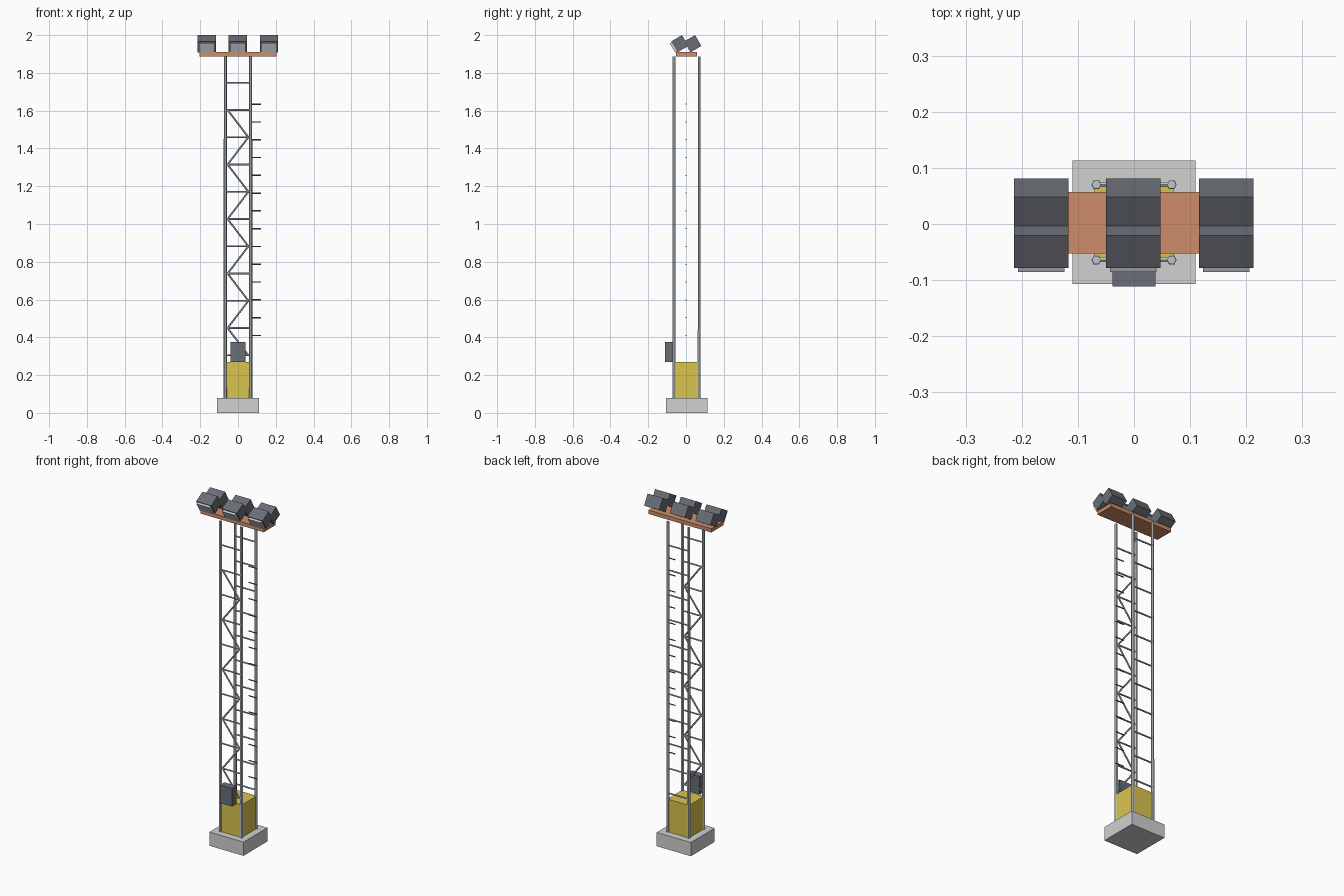
import bpy, math
from mathutils import Vector

if "Cube" in bpy.data.objects:
    bpy.data.objects.remove(bpy.data.objects["Cube"])


def make_material(name, rgb):
    lin = [((c / 255 + 0.055) / 1.055) ** 2.4 for c in rgb] + [1.0]
    m = bpy.data.materials.new(name)
    m.use_nodes = True
    m.diffuse_color = lin
    m.node_tree.nodes["Principled BSDF"].inputs["Base Color"].default_value = lin
    return m


concrete = make_material("concrete grey", (209, 209, 209))
yellow = make_material("safety yellow", (217, 197, 79))
steel = make_material("steel grey", (194, 197, 201))
dark = make_material("dark grey", (106, 110, 118))
rust = make_material("rust orange", (205, 140, 104))
glass = make_material("lens grey", (213, 217, 219))


def box(name, centre, size, mat, tilt=0.0):
    bpy.ops.mesh.primitive_cube_add(size=1, location=centre, rotation=(tilt, 0, 0))
    ob = bpy.context.object
    ob.name = name
    ob.scale = size
    ob.data.materials.append(mat)
    return ob


def rod(name, start, end, radius, mat):
    a, b = Vector(start), Vector(end)
    bpy.ops.mesh.primitive_cylinder_add(vertices=6, radius=radius,
                                        depth=(b - a).length, location=(a + b) / 2)
    ob = bpy.context.object
    ob.name = name
    ob.rotation_euler = (b - a).to_track_quat('Z', 'Y').to_euler()
    ob.data.materials.append(mat)
    return ob


YC = 0.003                    # centre line of the mast
Z0, Z1 = 0.08, 1.886          # foot and top of the legs
W = 0.067                     # half spacing of the legs

# Foundation and yellow plinth
box("foundation", (0, YC, 0.04), (0.22, 0.22, 0.08), concrete)
box("plinth", (0, YC, 0.175), (0.14, 0.14, 0.19), yellow)

# Control cabinet on the front
box("control_cabinet", (0, -0.0905, 0.322), (0.077, 0.041, 0.105), dark)

# Four slightly tapered hexagonal legs
for sx in (-1, 1):
    for sy in (-1, 1):
        bpy.ops.mesh.primitive_cone_add(
            vertices=6, radius1=0.0092, radius2=0.0082, depth=Z1 - Z0,
            location=(sx * W, YC + sy * W, (Z0 + Z1) / 2), rotation=(0, 0, math.radians(30)))
        leg = bpy.context.object
        leg.name = "leg"
        leg.data.materials.append(steel)

# Horizontal braces on front and back, zigzag braces on the front
levels = [0.305 + 0.1443 * i for i in range(11)]
for z in levels:
    for sy in (-1, 1):
        rod("horizontal_brace", (-W, YC + sy * W, z), (W, YC + sy * W, z), 0.0048, steel)
for i in range(9):
    x = 0.055 if i % 2 == 0 else -0.055
    rod("diagonal_brace", (x, YC - W, levels[i]), (-x, YC - W, levels[i + 1]), 0.0048, steel)

# Climbing rungs on the left side
for i in range(14):
    z = 0.41 + 0.0942 * i
    rod("rung", (0.07, 0, z), (0.122, 0, z), 0.0035, dark)

# Lamp platform
box("platform", (0, 0.002, 1.899), (0.406, 0.11, 0.022), rust)

# Three pairs of tilted floodlights, with lenses on the front row
tilt = math.radians(30)
off = 0.039
for x in (-0.1655, -0.001, 0.1645):
    for y in (-0.033, 0.036):
        box("floodlight", (x, y, 1.9545), (0.097, 0.0666, 0.0666), dark, tilt)
    box("floodlight_lens",
        (x, -0.033 - off * math.cos(tilt), 1.9545 - off * math.sin(tilt)),
        (0.083, 0.0114, 0.056), glass, tilt)
